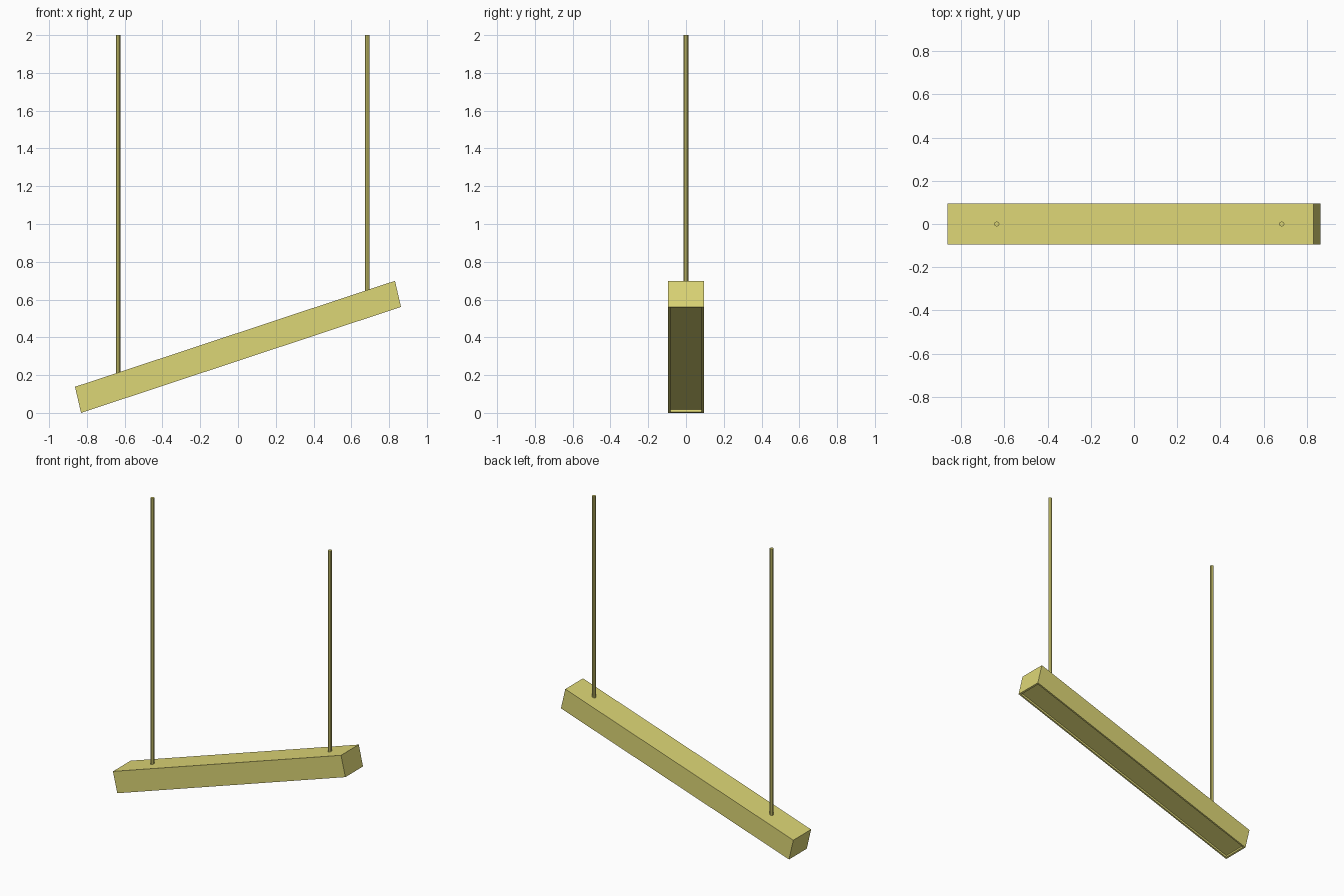
import bpy, bmesh
from mathutils import Vector

if "Cube" in bpy.data.objects:
    bpy.data.objects.remove(bpy.data.objects["Cube"])

mat = bpy.data.materials.new("brass_yellow")
mat.diffuse_color = (0.72, 0.67, 0.18, 1)
mat.use_nodes = True
mat.node_tree.nodes["Principled BSDF"].inputs["Base Color"].default_value = mat.diffuse_color

HALF_Y = 0.094
# Front outline of the tilted housing: bottom left, bottom right, top right, top left
PROFILE = [(-0.831, 0.0), (0.863, 0.561), (0.831, 0.699), (-0.863, 0.138)]


def finish(bm, name):
    bmesh.ops.recalc_face_normals(bm, faces=bm.faces)
    mesh = bpy.data.meshes.new(name)
    bm.to_mesh(mesh)
    bm.free()
    mesh.materials.append(mat)
    obj = bpy.data.objects.new(name, mesh)
    bpy.context.collection.objects.link(obj)
    return obj


# Lamp housing: extruded profile with a shallow recess underneath
bm = bmesh.new()
front = bm.faces.new([bm.verts.new((x, -HALF_Y, z)) for x, z in PROFILE])
ext = bmesh.ops.extrude_face_region(bm, geom=[front], use_keep_orig=True)
new_verts = [g for g in ext["geom"] if isinstance(g, bmesh.types.BMVert)]
bmesh.ops.translate(bm, verts=new_verts, vec=(0, 2 * HALF_Y, 0))
bmesh.ops.recalc_face_normals(bm, faces=bm.faces)
bm.normal_update()
under = min(bm.faces, key=lambda f: f.normal.z)
bmesh.ops.inset_region(bm, faces=[under], thickness=0.016)
up = Vector((PROFILE[3][0] - PROFILE[0][0], 0, PROFILE[3][1])).normalized()
ext = bmesh.ops.extrude_face_region(bm, geom=[under])
bmesh.ops.translate(bm, vec=up * 0.014,
                    verts=[g for g in ext["geom"] if isinstance(g, bmesh.types.BMVert)])
if under.is_valid:
    bmesh.ops.delete(bm, geom=[under], context='FACES_ONLY')
finish(bm, "lamp_housing")


# Vertical hanging rods, from the sloping top up to z = 2
def rod(name, x):
    (x0, z0), (x1, z1) = PROFILE[3], PROFILE[2]
    bottom = z0 + (x - x0) * (z1 - z0) / (x1 - x0) - 0.003
    bm = bmesh.new()
    bmesh.ops.create_cone(bm, cap_ends=True, segments=8, radius1=0.012,
                          radius2=0.012, depth=2 - bottom)
    bmesh.ops.translate(bm, verts=bm.verts, vec=(x, 0, (2 + bottom) / 2))
    finish(bm, name)


rod("left_rod", -0.635)
rod("right_rod", 0.684)
